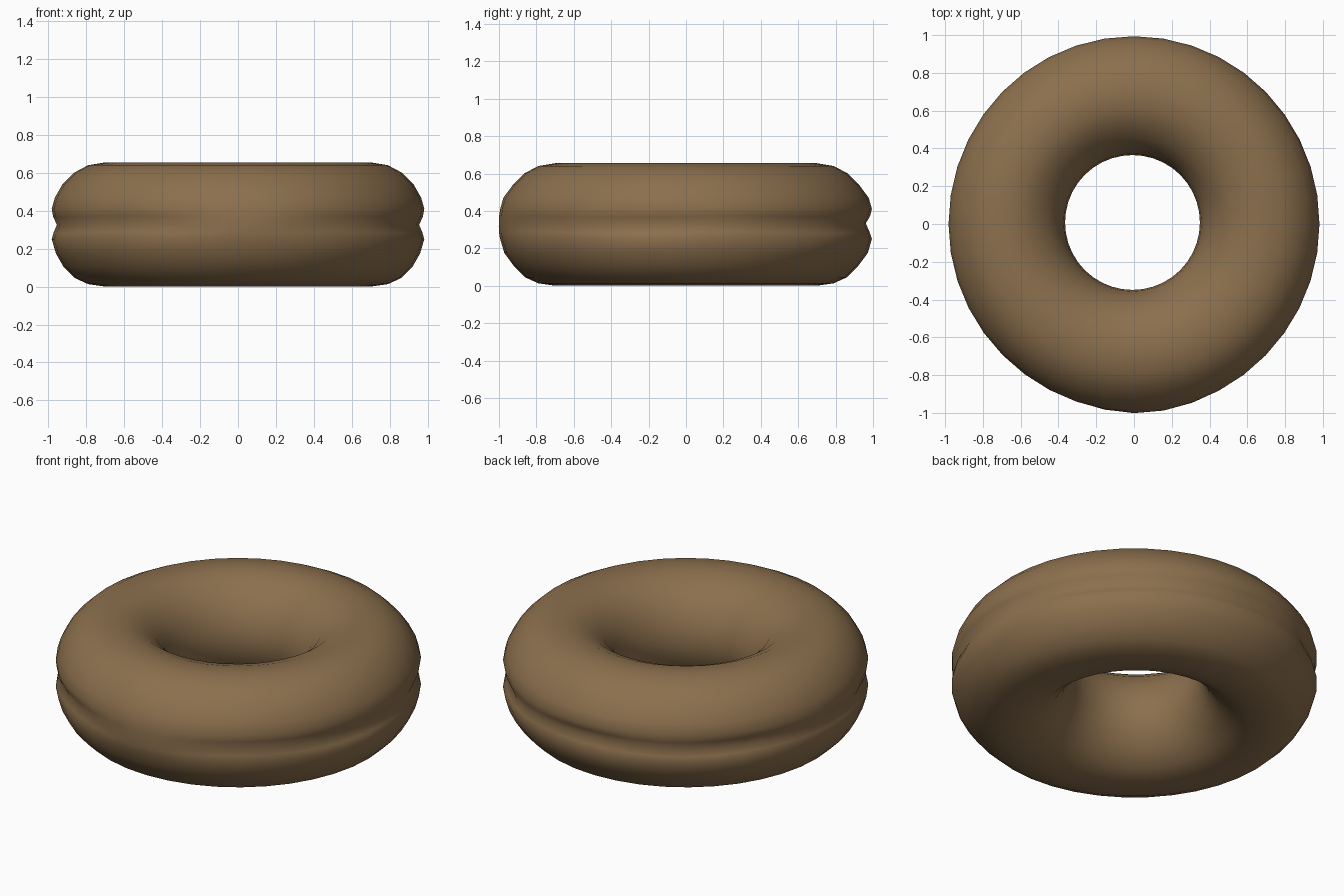
import bpy, bmesh, math

if "Cube" in bpy.data.objects:
    bpy.data.objects.remove(bpy.data.objects["Cube"])

brown = bpy.data.materials.new("dough brown")
brown.diffuse_color = (0.26, 0.16, 0.074, 1)
brown.use_nodes = True
brown.node_tree.nodes["Principled BSDF"].inputs["Base Color"].default_value = brown.diffuse_color

SEGMENTS = 40
# half cross-section as (radius, height): outer wall with a groove, top, inner wall, bottom
PROFILE = [(0.955, 0.325), (0.975, 0.37), (0.982, 0.41), (0.965, 0.47), (0.925, 0.54),
           (0.865, 0.60), (0.79, 0.64), (0.70, 0.655), (0.61, 0.65), (0.53, 0.62),
           (0.45, 0.56), (0.395, 0.48), (0.365, 0.40), (0.357, 0.33), (0.365, 0.26),
           (0.395, 0.18), (0.45, 0.10), (0.53, 0.035), (0.61, 0.007), (0.70, 0.0),
           (0.79, 0.013), (0.86, 0.045), (0.92, 0.105), (0.96, 0.175), (0.982, 0.25),
           (0.972, 0.285)]


def ring_point(r, z, a):
    """Place a profile point at angle a, with the hand-made unevenness."""
    if r > 0.94:
        # groove is filled in at the front, and a little wavy elsewhere
        front = max(0.0, math.cos(a + math.radians(83))) ** 6
        groove = max(0.0, 1 - abs(z - 0.325) / 0.075)
        r += groove * (0.03 * front + 0.006 * math.sin(7 * a))
        r += 0.012 * front + 0.012 * max(0.0, math.sin(a)) ** 2
        z += 0.008 * math.sin(5 * a) * groove
    # hole sits slightly towards the back left
    shift = 0.008 if r < 0.55 else 0.0
    return (r * math.cos(a) - shift, r * math.sin(a) + shift, z)


# ring: sweep the profile round the vertical axis
bm = bmesh.new()
rings = [[bm.verts.new(ring_point(r, z, 2 * math.pi * i / SEGMENTS)) for r, z in PROFILE]
         for i in range(SEGMENTS)]
n = len(PROFILE)
for i in range(SEGMENTS):
    here, there = rings[i], rings[(i + 1) % SEGMENTS]
    for j in range(n):
        k = (j + 1) % n
        bm.faces.new((here[j], there[j], there[k], here[k])).smooth = True
bmesh.ops.recalc_face_normals(bm, faces=bm.faces)

mesh = bpy.data.meshes.new("doughnut_ring")
bm.to_mesh(mesh)
bm.free()
mesh.materials.append(brown)
ring = bpy.data.objects.new("doughnut_ring", mesh)
bpy.context.collection.objects.link(ring)
